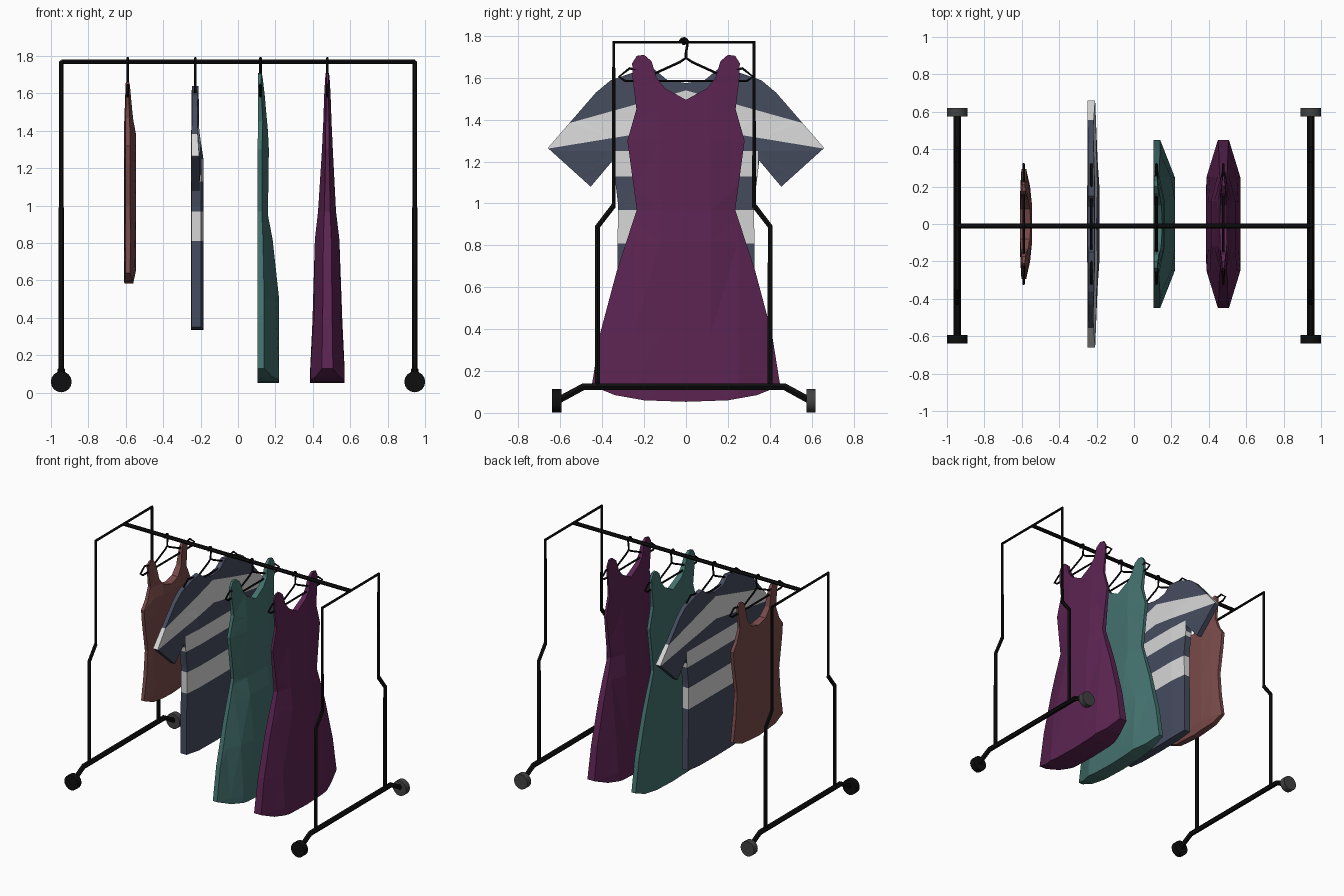
import bpy, bmesh, math
from mathutils import Vector

if "Cube" in bpy.data.objects:
    bpy.data.objects.remove(bpy.data.objects["Cube"])


def material(name, r, g, b):
    m = bpy.data.materials.new(name)
    lin = [((c / 255 + 0.055) / 1.055) ** 2.4 if c > 10 else c / 255 / 12.92 for c in (r, g, b)]
    m.diffuse_color = (*lin, 1)
    m.use_nodes = True
    m.node_tree.nodes["Principled BSDF"].inputs["Base Color"].default_value = m.diffuse_color
    return m


BLACK = material("black metal", 14, 14, 14)
GREY = material("grey rubber", 66, 66, 66)
PURPLE = material("purple cloth", 92, 36, 82)
GREEN = material("teal cloth", 67, 113, 110)
SLATE = material("slate cloth", 70, 76, 95)
WHITE = material("white cloth", 214, 214, 214)
BROWN = material("rust cloth", 120, 74, 73)


def tube(name, paths, radius, sides=1):
    """Round bar along one or more point paths; a path is (points, closed)."""
    cu = bpy.data.curves.new(name, 'CURVE')
    cu.dimensions = '3D'
    cu.bevel_depth = radius
    cu.bevel_resolution = sides
    cu.use_fill_caps = True
    for pts, closed in paths:
        sp = cu.splines.new('POLY')
        sp.points.add(len(pts) - 1)
        for p, co in zip(sp.points, pts):
            p.co = (*co, 1)
        sp.use_cyclic_u = closed
    ob = bpy.data.objects.new(name, cu)
    bpy.context.collection.objects.link(ob)
    bpy.ops.object.select_all(action='DESELECT')
    ob.select_set(True)
    bpy.context.view_layer.objects.active = ob
    bpy.ops.object.convert(target='MESH')
    ob = bpy.context.object
    ob.data.materials.clear()
    ob.data.materials.append(BLACK)
    bpy.ops.object.shade_smooth_by_angle(angle=math.radians(50))
    return ob


def lerp(rows, z, k):
    """Value k of the rows (z descending), blended at height z."""
    if z >= rows[0][0]:
        return rows[0][k]
    for a, b in zip(rows, rows[1:]):
        if z >= b[0]:
            t = (a[0] - z) / (a[0] - b[0])
            return a[k] + (b[k] - a[k]) * t
    return rows[-1][k]


def cut(bm, co, no, side=0):
    """Slice the flat cloth along a line, optionally on one side of y = 0 only."""
    faces = [f for f in bm.faces if side == 0 or f.calc_center_median().y * side > 0]
    geom = list({v for f in faces for v in f.verts}) + list({e for f in faces for e in f.edges}) + faces
    bmesh.ops.bisect_plane(bm, geom=geom, dist=1e-4, plane_co=co, plane_no=no)


def garment(name, cx, half, rows, mats, cols, edge, taper=2.2, slants=(), extra=(), rule=None):
    """Mirrored outline (y, z) puffed out in x.
    rows: (z, front depth, back depth, half width); edge: share of depth kept at the sides."""
    outline = half + [(-y, z) for y, z in reversed(half) if y > 0]
    bm = bmesh.new()
    bm.faces.new([bm.verts.new((0, y, z)) for y, z in outline])
    cut(bm, (0, 0, 0), (0, 1, 0))
    for a, slope in slants:
        for s in (-1, 1):
            cut(bm, (0, 0, a), (0, slope * s, 1), s)
    for z in [r[0] for r in rows[1:-1]] + list(extra):
        cut(bm, (0, 0, z), (0, 0, 1))
    for y in cols:
        for s in (-1, 1):
            cut(bm, (0, y * s, 0), (0, 1, 0))
    bmesh.ops.triangulate(bm, faces=bm.faces[:])
    bm.verts.index_update()
    n = len(bm.verts)

    def depth(v, k):
        full = lerp(rows, v.co.z, k)
        t = min(1, max(0, 1 - abs(v.co.y) / lerp(rows, v.co.z, 3)) * taper)
        return full * (edge[k - 1] + (1 - edge[k - 1]) * t)

    verts = [(cx + depth(v, 1), v.co.y, v.co.z) for v in bm.verts]
    verts += [(cx - depth(v, 2), v.co.y, v.co.z) for v in bm.verts]
    faces, idx = [], []
    for f in bm.faces:
        i = [v.index for v in f.verts]
        c = f.calc_center_median()
        m = rule(abs(c.y), c.z) if rule else 0
        faces += [i, [j + n for j in reversed(i)]]
        idx += [m, m]
        for e in f.edges:                       # side walls
            if e.is_boundary:
                a, b = e.verts[0].index, e.verts[1].index
                faces.append([a, b, b + n, a + n])
                idx.append(m)
    bm.free()
    me = bpy.data.meshes.new(name)
    me.from_pydata(verts, [], faces)
    for m in mats:
        me.materials.append(m)
    for p, m in zip(me.polygons, idx):
        p.material_index = m
    bm = bmesh.new()
    bm.from_mesh(me)
    bmesh.ops.recalc_face_normals(bm, faces=bm.faces[:])
    bm.to_mesh(me)
    bm.free()
    ob = bpy.data.objects.new(name, me)
    bpy.context.collection.objects.link(ob)


# Rack: end frames, feet, wheels and hanging rail
CY = -0.01
for side, x in (("left", -0.945), ("right", 0.945)):
    def p(y, z):
        return (x, CY + y, z)
    tube(side + "_upper_frame",
         [([p(-.335, .98), p(-.335, 1.77), p(.335, 1.77), p(.335, .98)], False)], 0.011)
    tube(side + "_lower_posts",
         [([p(s * .335, .99), p(s * .412, .89), p(s * .412, .125)], False) for s in (-1, 1)], 0.014)
    tube(side + "_foot_bar",
         [([p(-.6, .06), p(-.48, .125), p(.48, .125), p(.6, .06)], False)], 0.019)
    for end, s, mat in (("front", -1, BLACK), ("back", 1, GREY)):
        bpy.ops.mesh.primitive_cylinder_add(vertices=16, radius=0.056, depth=0.045,
                                            location=p(s * .607, .058), rotation=(math.pi / 2, 0, 0))
        wheel = bpy.context.object
        wheel.name = side + "_" + end + "_wheel"
        wheel.data.materials.append(mat)
        bpy.ops.object.shade_smooth_by_angle(angle=math.radians(40))
tube("hanging_rail", [([(-.945, CY, 1.77), (.945, CY, 1.77)], False)], 0.014)

# Hangers: hook round the rail, sloping arms, notched ends, lower bar
arm = [(0.03, 1.675), (0.15, 1.62), (0.27, 1.645), (0.32, 1.605), (0.29, 1.585)]
for i, x in enumerate((-.59, -.228, .12, .478)):
    hook = [(x, CY + .019 * math.cos(a), 1.77 + .019 * math.sin(a))
            for a in [math.radians(200 - 38 * k) for k in range(7)]]
    hook += [(x, 0, 1.72), (x, 0, 1.69)]
    loop = [(x, y, z) for y, z in [(0, 1.695)] + arm] + [(x, -y, z) for y, z in reversed(arm)]
    tube("hanger_%d" % (i + 1), [(hook, False), (loop, True)], 0.007)

# Dresses share one outline
dress = [(0, 1.495), (.10, 1.55), (.14, 1.60), (.165, 1.68), (.20, 1.71), (.235, 1.705), (.257, 1.67),
         (.255, 1.60), (.237, 1.45), (.26, 1.37), (.28, 1.30), (.235, .97), (.33, .68), (.41, .38),
         (.45, .13), (.34, .085), (.20, .06), (0, .053)]
garment("purple_dress", .478, dress,
        [(1.71, .013, .013, .26), (1.45, .022, .022, .25), (1.3, .029, .029, .28), (.97, .046, .05, .236),
         (.82, .064, .067, .285), (.38, .08, .08, .41), (.13, .092, .092, .45), (.05, .092, .092, .45)],
        [PURPLE], (.12, .25, .35), (.32, .32))
garment("teal_dress", .12, dress,
        [(1.71, .012, .014, .26), (1.4, .04, .014, .26), (1.3, .045, .015, .28), (.95, .04, .015, .238),
         (.82, .065, .015, .285), (.5, .1, .015, .378), (.13, .1, .015, .45), (.05, .1, .015, .45)],
        [GREEN], (.12, .25, .35), (.2, 1))

# Striped shirt with drooping sleeves


def stripe(y, z):
    if 1.37 - .164 * y < z < 1.54 - .28 * y:
        return 1
    return int(y < .345 and (.81 < z < .97 or 1.13 < z < 1.25))


shirt = [(0, 1.575), (.09, 1.59), (.15, 1.64), (.24, 1.63), (.36, 1.588), (.43, 1.53), (.66, 1.265),
         (.455, 1.08), (.35, 1.205), (.325, 1.0), (.33, .35), (.20, .338), (0, .335)]
garment("striped_shirt", -.225, shirt,
        [(1.64, .014, .022, .46), (1.4, .018, .025, .46), (1.25, .04, .025, .46), (.97, .04, .025, .4),
         (.335, .04, .025, .4)],
        [SLATE, WHITE], (.2, .345), (.45, .9), slants=((1.37, .164), (1.54, .28)),
        extra=(1.13, .81), rule=stripe)

# Short sleeveless top
top = [(0, 1.42), (.08, 1.44), (.13, 1.50), (.155, 1.62), (.175, 1.655), (.21, 1.66), (.235, 1.63),
       (.215, 1.47), (.25, 1.38), (.295, 1.32), (.285, 1.22), (.25, 1.0), (.265, .82), (.295, .64),
       (.2, .60), (0, .585)]
garment("rust_top", -.59, top,
        [(1.66, .014, .012, .24), (1.46, .03, .018, .22), (1.38, .045, .02, .25), (1.22, .045, .02, .285),
         (1.0, .044, .02, .25), (.65, .044, .02, .293), (.585, .03, .018, .28)],
        [BROWN], (.1, .2), (.3, .6))
